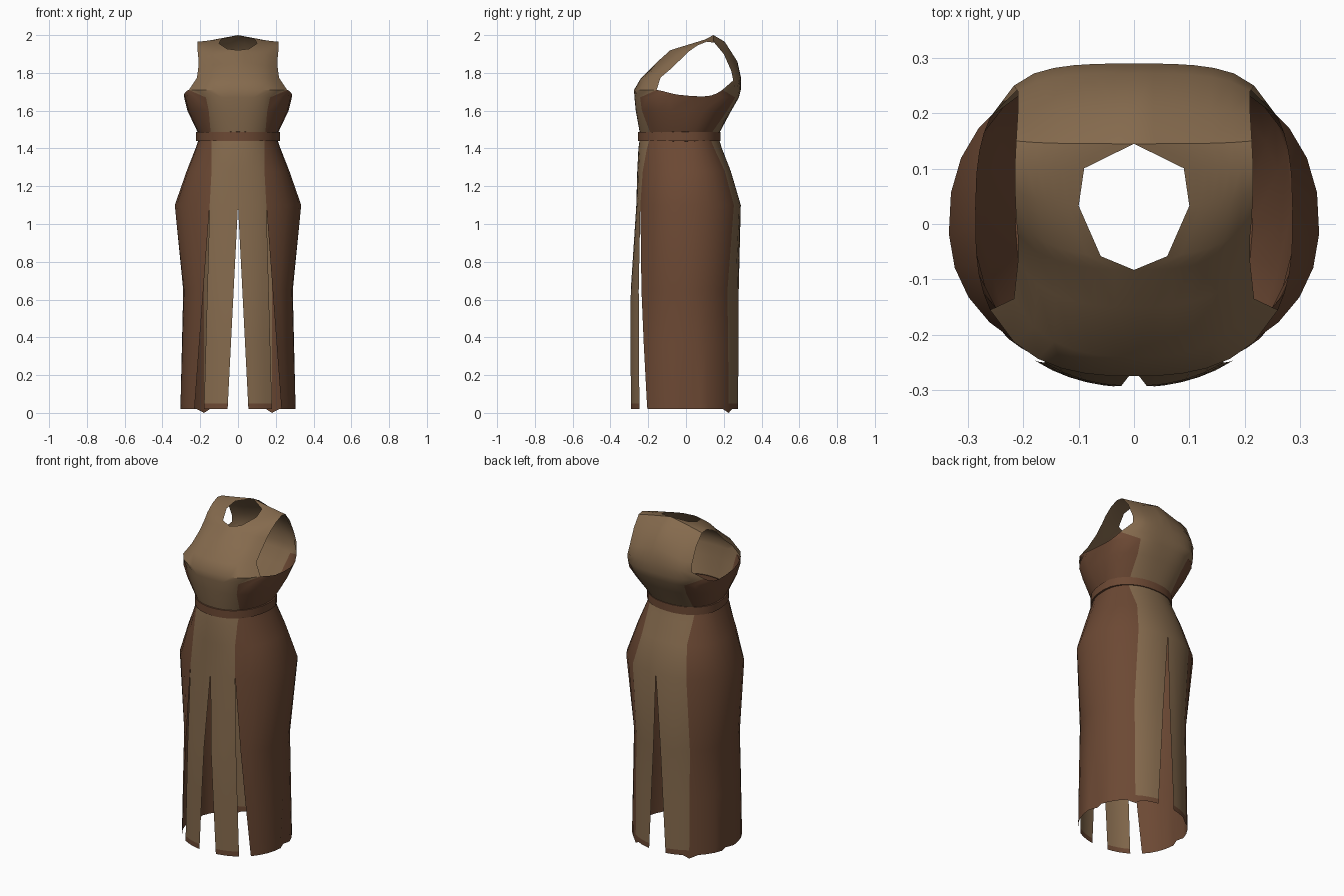
import bpy, bmesh, math

if "Cube" in bpy.data.objects:
    bpy.data.objects.remove(bpy.data.objects["Cube"], do_unlink=True)


def material(name, rgb):
    m = bpy.data.materials.new(name)
    m.use_nodes = True
    m.diffuse_color = (*rgb, 1)
    bsdf = m.node_tree.nodes["Principled BSDF"]
    bsdf.inputs["Base Color"].default_value = (*rgb, 1)
    bsdf.inputs["Roughness"].default_value = 0.9
    return m


TAN, BROWN = 0, 1
MATERIALS = [material("tan cloth", (0.235, 0.145, 0.075)),
             material("brown cloth", (0.15, 0.066, 0.034))]

# A section is (half width, front, back, front squareness, back squareness)


def y_at(sec, x, front):
    """Depth of the cross-section at a given x."""
    hw, yf, yb, nf, nb = sec
    y, n = (yf, nf) if front else (yb, nb)
    return y * (1 - min(1, abs(x) / hw) ** n) ** (1 / n)


def flat_arc(sec, z, x0, x1, front, count):
    xs = [x0 * (1 - k / count) + x1 * k / count for k in range(count + 1)]
    return [(x, y_at(sec, x, front), z) for x in xs]


def side_arc(sec, z, x_front, x_back, count):
    """Points round the side, from the front edge to the back edge."""
    hw, yf, yb, nf, nb = sec
    a0 = -math.acos((x_front / hw) ** (nf / 2))
    a1 = math.acos((x_back / hw) ** (nb / 2))
    pts = []
    for k in range(count + 1):
        a = a0 + (a1 - a0) * k / count
        y, n = (yf, nf) if a < 0 else (yb, nb)
        pts.append((hw * math.cos(a) ** (2 / n), y * abs(math.sin(a)) ** (2 / n), z))
    return pts


def add_grid(bm, rows, mat):
    """Skin rows of points; mat is a rule giving the colour from height."""
    grid = [[bm.verts.new(p) for p in row] for row in rows]
    for low, high in zip(grid, grid[1:]):
        for c in range(len(low) - 1):
            f = bm.faces.new((low[c], low[c + 1], high[c + 1], high[c]))
            f.material_index = mat(f.calc_center_median().z)


def finish(name, bm):
    """Weld the half, mirror it and shade it."""
    bmesh.ops.remove_doubles(bm, verts=bm.verts, dist=0.0005)
    mesh = bpy.data.meshes.new(name)
    bm.to_mesh(mesh)
    bm.free()
    for m in MATERIALS:
        mesh.materials.append(m)
    ob = bpy.data.objects.new(name, mesh)
    bpy.context.collection.objects.link(ob)
    bpy.ops.object.select_all(action="DESELECT")
    ob.select_set(True)
    bpy.context.view_layer.objects.active = ob
    mod = ob.modifiers.new("mirror", "MIRROR")
    mod.merge_threshold = 0.0005
    bpy.ops.object.modifier_apply(modifier="mirror")
    bpy.ops.object.shade_smooth_by_angle(angle=math.radians(35))


def brown(z):
    return BROWN


def tan(z):
    return TAN


def hemmed(z):
    return BROWN if z < 0.05 else TAN


# Skirt: front panels, sides and back panels, parted by tapering slits
SKIRT = [(0.02, (0.305, -0.295, 0.28, 2.15, 2)), (0.05, (0.305, -0.295, 0.28, 2.15, 2)),
         (0.36, (0.297, -0.295, 0.28, 2.15, 2)), (0.65, (0.29, -0.293, 0.28, 2.15, 2)),
         (1.1, (0.335, -0.263, 0.29, 2.2, 2.2)), (1.28, (0.272, -0.258, 0.237, 2.2, 2.2)),
         (1.4, (0.225, -0.252, 0.19, 2.2, 2.2)), (1.45, (0.208, -0.245, 0.175, 2.2, 2.2))]
front_rows, side_rows, back_rows = [], [], []
for z, sec in SKIRT:
    t = max(0, (1.1 - z) / 1.08)
    gap = 0.055 * t
    edge = 0.15 if z < 1.2 else 0.14
    back_edge = 0.18 if z < 1.2 else 0.15
    front_rows.append(flat_arc(sec, z, gap, edge + 0.03 * t, True, 4))
    side = side_arc(sec, z, edge + 0.08 * t, back_edge, 10)
    if z < 0.3:      # folded, uneven hem
        side[5] = (side[5][0] - 0.02, side[5][1], z)
        if z < 0.03:
            side[10] = (*side[10][:2], 0)
    side_rows.append(side)
    back_rows.append(flat_arc(sec, z, back_edge, gap, False, 4))
back_rows[0][0] = side_rows[0][10]
bm = bmesh.new()
add_grid(bm, front_rows, hemmed)
add_grid(bm, side_rows, brown)
add_grid(bm, back_rows, hemmed)
finish("skirt", bm)

# Belt: a thin band with turned-in edges
bm = bmesh.new()
rows = []
for z, grow in [(1.437, -0.012), (1.44, 0.003), (1.487, 0.003), (1.49, -0.012)]:
    sec = (0.219 + grow, -0.25 - grow, 0.18 + grow, 2.15, 2.15)
    rows.append(flat_arc(sec, z, 0, 0.12, True, 3)
                + side_arc(sec, z, 0.12, 0.12, 8)[1:]
                + flat_arc(sec, z, 0.12, 0, False, 3)[1:])
add_grid(bm, rows, brown)
finish("belt", bm)

# Bodice: lower torso flaring up to the underarm
BUST = (0.287, -0.275, 0.29, 2.6, 3.2)
ARM_X = 0.26
TORSO = [(1.485, (0.213, -0.245, 0.178, 2.2, 2.2), 0.145),
         (1.6, (0.268, -0.266, 0.24, 2.4, 2.7), 0.155),
         (1.67, (0.285, -0.273, 0.28, 2.6, 3.1), 0.17), (1.71, BUST, ARM_X)]
front_rows, side_rows, back_rows = [], [], []
for z, sec, edge in TORSO:
    front_rows.append(flat_arc(sec, z, 0, edge, True, 6))
    side = side_arc(sec, z, edge, edge, 8)
    if sec is BUST:     # armhole sags towards the back
        side = [(x, y, z - 0.035 * math.sin(math.pi * (k / 8) ** 1.4))
                for k, (x, y, _) in enumerate(side)]
    side_rows.append(side)
    back_rows.append(flat_arc(sec, z, edge, 0, False, 6))
bm = bmesh.new()
add_grid(bm, front_rows, tan)
add_grid(bm, side_rows, brown)
add_grid(bm, back_rows, tan)

# Yoke: chest, shoulders and upper back, open at the neck and armholes
# Each row: centre (y, z), neck half width, armhole edge (x, y, z)
YOKE = [((-0.275, 1.71), 0, (ARM_X, y_at(BUST, ARM_X, True), 1.71)),
        ((-0.24, 1.77), 0, (0.217, -0.135, 1.775)),
        ((-0.15, 1.86), 0, (0.21, -0.07, 1.83)),
        ((-0.083, 1.92), 0, (0.21, -0.02, 1.88)),
        ((-0.06, 1.935), 0.06, (0.213, 0.01, 1.91)),
        ((0.03, 1.965), 0.1, (0.215, 0.06, 1.945)),
        ((0.1, 1.985), 0.09, (0.215, 0.11, 1.965)),
        ((0.145, 2.0), 0, (0.213, 0.15, 1.96)),
        ((0.205, 1.965), 0, (0.21, 0.2, 1.9)),
        ((0.272, 1.86), 0, (0.21, 0.24, 1.81)),
        ((0.29, 1.78), 0, (0.217, 0.25, 1.76)),
        ((0.29, 1.71), 0, (ARM_X, y_at(BUST, ARM_X, False), 1.71))]


def bend(s, n):
    """How far a point at share s of the width has curved to the edge."""
    r = ARM_X / BUST[0]
    return (1 - (1 - (r * s) ** n) ** (1 / n)) / (1 - (1 - r ** n) ** (1 / n))


rows = []
for (cy, cz), neck, (ex, ey, ez) in YOKE:
    row = []
    for k in range(7):
        s = neck / ex * (1 - k / 6) + k / 6
        b = bend(s, BUST[3] if cy < 0.12 else BUST[4])
        row.append((ex * s, cy + (ey - cy) * b, cz + (ez - cz) * s))
    rows.append(row)
add_grid(bm, rows, tan)
finish("bodice", bm)
